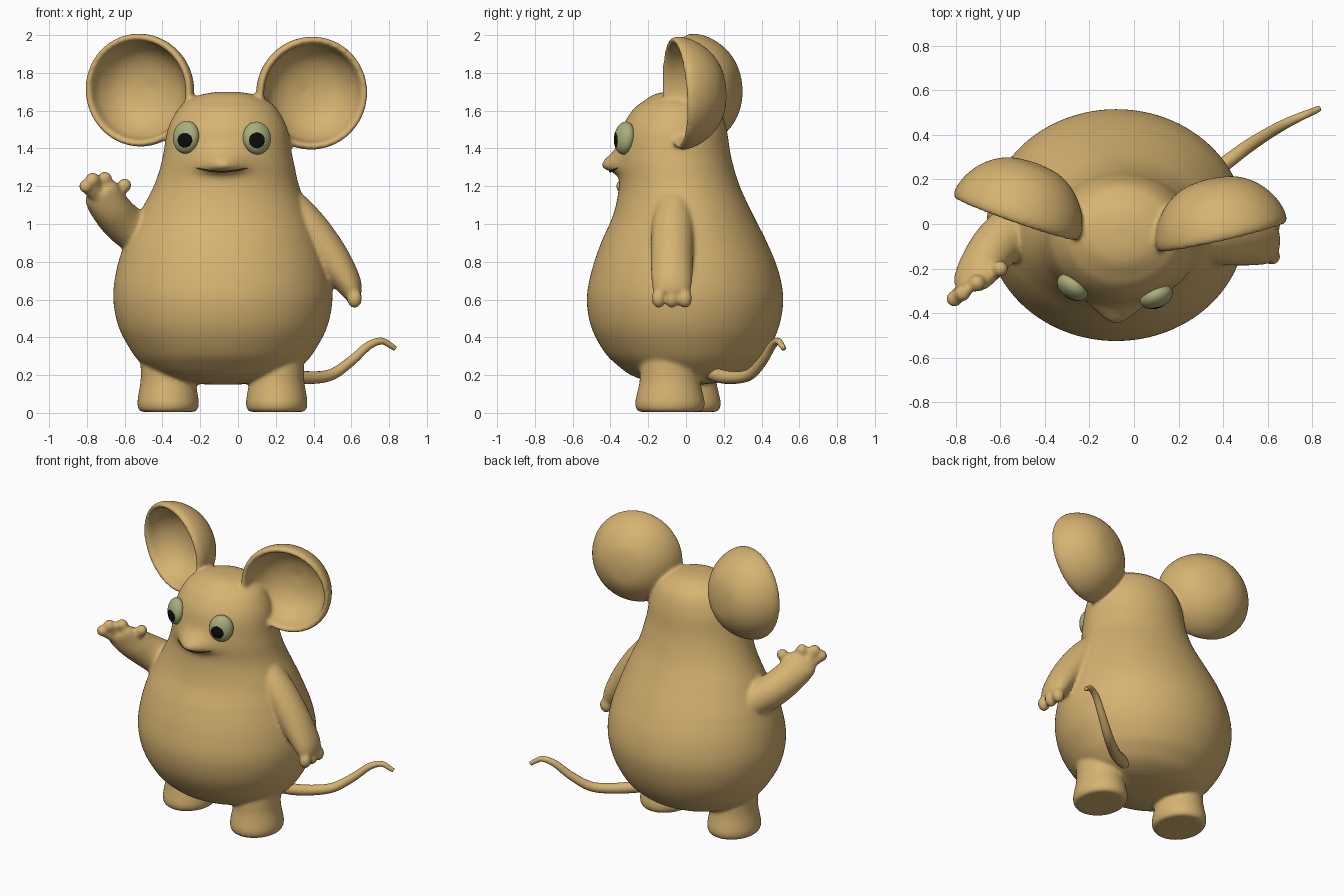
import bpy, bmesh, math
from mathutils import Vector, Matrix
from mathutils.bvhtree import BVHTree

if "Cube" in bpy.data.objects:
    bpy.data.objects.remove(bpy.data.objects["Cube"])


def material(name, rgb):
    m = bpy.data.materials.new(name)
    m.diffuse_color = (*rgb, 1)
    m.use_nodes = True
    m.node_tree.nodes["Principled BSDF"].inputs["Base Color"].default_value = m.diffuse_color
    return m


FUR = material("tan_fur", (0.67, 0.45, 0.165))
EYE = material("pale_green_eye", (0.40, 0.42, 0.20))
BLACK = material("black_pupil", (0.004, 0.004, 0.004))
DARK = material("dark_mouth", (0.06, 0.035, 0.015))


def smooth_rows(rows, steps):
    """Catmull-Rom interpolation through rows of numbers."""
    out = []
    n = len(rows)
    for i in range(n - 1):
        a, b, c, d = (rows[max(i - 1, 0)], rows[i], rows[i + 1], rows[min(i + 2, n - 1)])
        for s in range(steps):
            t = s / steps
            out.append([0.5 * (2 * q + (r - p) * t + (2 * p - 5 * q + 4 * r - u) * t * t
                               + (3 * q - p - 3 * r + u) * t ** 3)
                        for p, q, r, u in zip(a, b, c, d)])
    out.append(list(rows[-1]))
    return out


def loft(bm, rings):
    """Skin closed rings of points and cap both ends."""
    vs = [[bm.verts.new(p) for p in ring] for ring in rings]
    n = len(vs[0])
    faces = [bm.faces.new((a[i], a[(i + 1) % n], b[(i + 1) % n], b[i]))
             for a, b in zip(vs, vs[1:]) for i in range(n)]
    faces += [bm.faces.new(vs[0][::-1]), bm.faces.new(vs[-1])]
    bmesh.ops.recalc_face_normals(bm, faces=faces)


def tube(bm, rows, side=(0, 1, 0), sides=20, steps=6):
    """Rows: x, y, z, radius along side, radius across."""
    rows = smooth_rows(rows, steps)
    pts = [Vector(r[:3]) for r in rows]
    rings = []
    for i, r in enumerate(rows):
        t = (pts[min(i + 1, len(pts) - 1)] - pts[max(i - 1, 0)]).normalized()
        u = Vector(side)
        u = (u - t * u.dot(t)).normalized()
        w = t.cross(u)
        rings.append([pts[i] + u * r[3] * math.cos(a) + w * r[4] * math.sin(a)
                      for a in (2 * math.pi * k / sides for k in range(sides))])
    loft(bm, rings)


def ball(bm, centre, radii, rot=Matrix(), u=24, v=16):
    m = Matrix.Translation(centre) @ rot @ Matrix.Diagonal((*radii, 1))
    bmesh.ops.create_uvsphere(bm, u_segments=u, v_segments=v, radius=1, matrix=m)


def finger(bm, base, tip, r):
    tube(bm, [(*base, r, r), (*tip, r, r)], side=(0.9, 0.4, 0.1), sides=12)
    ball(bm, tip, (r * 1.12,) * 3)


def aim(normal):
    return Vector(normal).to_track_quat('Z', 'Y').to_matrix().to_4x4()


def make(bm, name, *mats):
    me = bpy.data.meshes.new(name)
    bm.to_mesh(me)
    bm.free()
    for m in mats:
        me.materials.append(m)
    me.polygons.foreach_set("use_smooth", [True] * len(me.polygons))
    ob = bpy.data.objects.new(name, me)
    bpy.context.collection.objects.link(ob)
    return ob


bm = bmesh.new()

# Pear-shaped torso and head: z, half width, front y, back y
profile = [(0.15, .08, -.08, .08), (0.165, .24, -.19, .20), (0.2, .35, -.29, .30),
           (0.25, .42, -.36, .365), (0.32, .48, -.43, .43), (0.45, .55, -.50, .49),
           (0.6, .58, -.525, .515), (0.75, .565, -.50, .49), (0.9, .52, -.45, .43),
           (1.05, .455, -.385, .355), (1.2, .385, -.355, .285), (1.35, .345, -.36, .24),
           (1.5, .317, -.34, .215), (1.6, .268, -.285, .18), (1.65, .215, -.225, .13),
           (1.685, .14, -.17, .07), (1.70, .05, -.11, .0)]
rings = []
for z, w, f, b in smooth_rows(profile, 8):
    cx = -0.08 + 0.025 * min(max((z - 0.9) / 0.4, 0), 1)
    ring = []
    for k in range(96):
        a = 2 * math.pi * k / 96
        x, y = cx + w * math.cos(a), (f + b) / 2 + (b - f) / 2 * math.sin(a)
        if y < -0.1:  # pointed, upturned snout
            s = 0.075 if z > 1.305 else 0.032
            y -= 0.09 * math.exp(-((x + .085) / .11) ** 2 - ((z - 1.305) / s) ** 2)
        ring.append((x, y, z))
    rings.append(ring)
loft(bm, rings)

# Legs with rounded feet
foot = [(0.005, .135, .155), (0.015, .155, .175), (0.05, .163, .185), (0.1, .157, .175),
        (0.16, .147, .162), (0.22, .145, .158), (0.36, .15, .15)]
for cx, cy in ((-0.37, 0.0), (0.205, -0.085)):
    loft(bm, [[(cx + rx * math.cos(a), cy + ry * math.sin(a), z)
               for a in (2 * math.pi * k / 40 for k in range(40))]
              for z, rx, ry in smooth_rows(foot, 3)])

# Cupped ears: one lathe profile of radius, depth
cup = [(.003, -.25), (.12, -.233), (.21, -.18), (.27, -.105), (.298, -.03), (.295, .012),
       (.277, .02), (.262, .0), (.245, -.06), (.19, -.135), (.11, -.18), (.003, -.2)]
for c, n in (((-.525, .04, 1.708), (-.33, -.94, -.06)), ((.393, -.04, 1.692), (.22, -.96, -.06))):
    m = Matrix.Translation(c) @ aim(n)
    loft(bm, [[m @ Vector((r * math.cos(a), r * math.sin(a), d))
               for a in (2 * math.pi * k / 64 for k in range(64))]
              for r, d in smooth_rows(cup, 4)])

# Lowered arm with three stubby fingers
tube(bm, [(.22, -.06, 1.15, .09, .09), (.36, -.07, 1.0, .11, .10), (.48, -.075, .84, .112, .098),
          (.575, -.075, .70, .108, .075), (.61, -.075, .625, .095, .05)])
for y in (-.145, -.075, -.005):
    ball(bm, (.617, y, .605), (.04, .038, .05))

# Raised arm with spread fingers
tube(bm, [(-.45, .02, .90, .12, .14), (-.60, -.08, 1.0, .11, .115), (-.68, -.18, 1.09, .105, .095),
          (-.72, -.25, 1.16, .10, .06), (-.735, -.275, 1.185, .08, .04)], side=(.9, .4, .1))
for base, tip, r in (((-.74, -.26, 1.13), (-.805, -.335, 1.20), .033),
                     ((-.74, -.26, 1.15), (-.77, -.31, 1.235), .034),
                     ((-.71, -.25, 1.15), (-.705, -.265, 1.24), .034),
                     ((-.67, -.22, 1.12), (-.60, -.20, 1.205), .033)):
    finger(bm, base, tip, r)

# Fuse everything into one soft skin
body = make(bm, "body_with_ears_and_limbs", FUR)
rm = body.modifiers.new("fuse", 'REMESH')
rm.mode, rm.voxel_size, rm.use_smooth_shade = 'VOXEL', 0.011, True
sm = body.modifiers.new("soften", 'SMOOTH')
sm.factor, sm.iterations = 0.5, 6

# Curled tail
bm = bmesh.new()
tube(bm, [(.12, .10, .23, .04, .04), (.28, .18, .195, .037, .037), (.40, .265, .187, .033, .033),
          (.50, .34, .205, .03, .03), (.60, .405, .275, .026, .026), (.69, .455, .355, .022, .022),
          (.76, .487, .38, .018, .018), (.81, .508, .355, .015, .015), (.83, .518, .34, .013, .013)],
     side=(-.6, .8, 0), sides=16)
make(bm, "tail", FUR)

# Eyes: flattened balls with pupils picked by distance from the pupil axis
for name, c, n, px, pr in (("left_eye", (-.275, -.283, 1.46), (-.58, -.8, .12), -.281, .039),
                           ("right_eye", (.10, -.325, 1.455), (.38, -.9, .12), .10, .042)):
    bm = bmesh.new()
    ball(bm, c, (.077, .087, .052), aim(n), 96, 64)
    for f in bm.faces:
        p = f.calc_center_median()
        if f.normal.y < 0 and math.hypot(p.x - px, p.z - 1.443) < pr:
            f.material_index = 1
    make(bm, name, EYE, BLACK)

# Mouth: a fine dark crease laid on the face surface
dg = bpy.context.evaluated_depsgraph_get()
bvh = BVHTree.FromObject(body, dg)
path = []
for i in range(25):
    t = i / 12 - 1
    x, z = -.085 + .133 * t, 1.279 + .017 * t * t
    hit = bvh.ray_cast(Vector((x, -2, z)), Vector((0, 1, 0)))[0]
    r = .006 * (1 - .6 * t * t)
    path.append((x, hit.y if hit else -.38, z, r, r))
bm = bmesh.new()
tube(bm, path, side=(0, 0, 1), sides=8, steps=1)
make(bm, "mouth", DARK)
